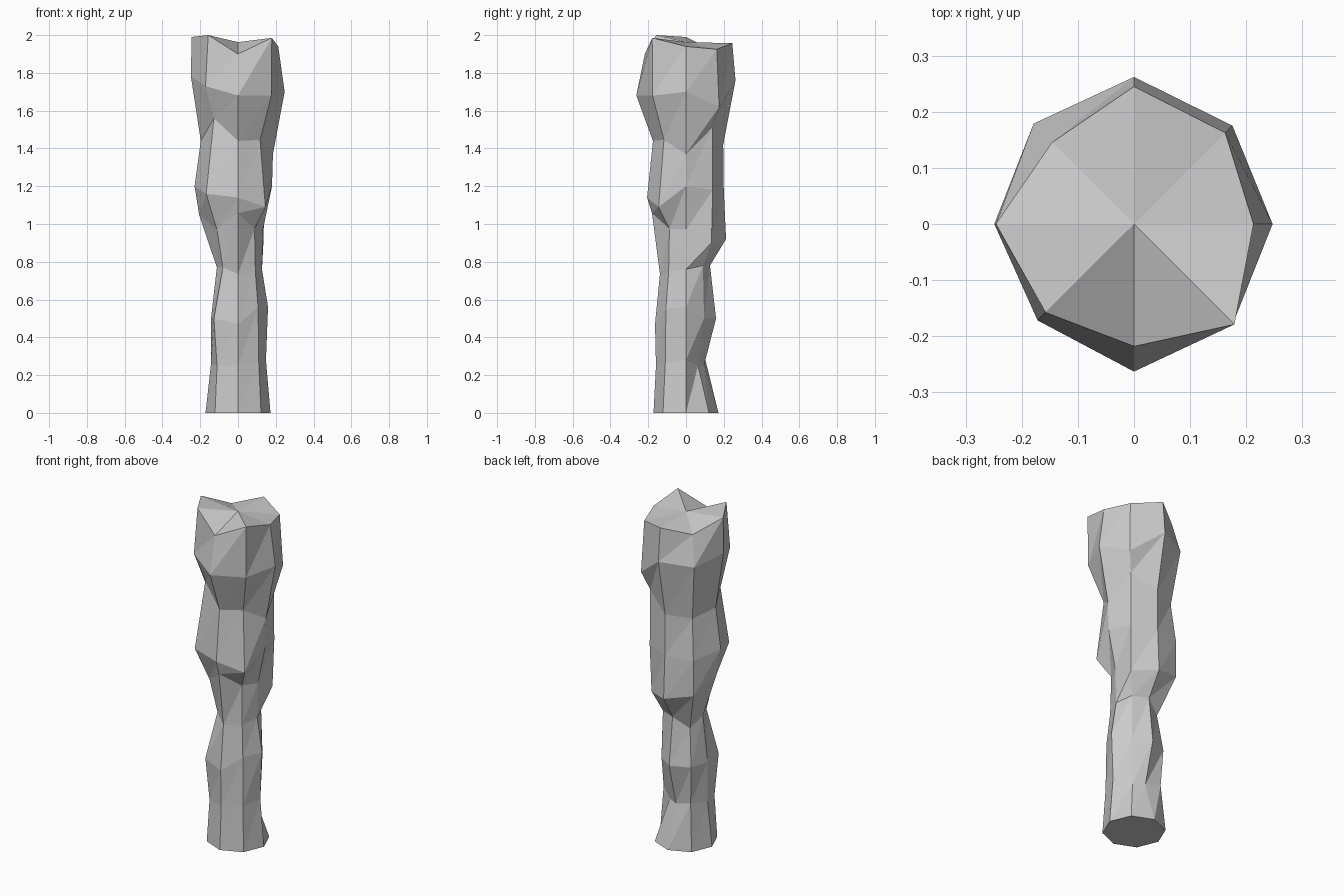
import bpy, bmesh
from math import cos, sin, radians

BASE_RADIUS = 0.172
TOP_CENTRE_Z = 1.963

# Vertical outline (radius, height) of each of the eight edges, by compass angle
outlines = {
    0:   [(.148, .28), (.159, .56), (.127, .76), (.132, .97), (.18, 1.2), (.185, 1.37), (.247, 1.7), (.213, 1.94)],
    45:  [(.09, .25), (.135, .5), (.127, .78), (.19, .9), (.2, 1.18), (.197, 1.51), (.248, 1.62), (.23, 1.925)],
    90:  [(.095, .25), (.159, .5), (.127, .78), (.212, .92), (.2, 1.18), (.197, 1.42), (.262, 1.76), (.245, 1.957)],
    135: [(.145, .28), (.16, .5), (.125, .72), (.23, .96), (.23, 1.17), (.2, 1.41), (.253, 1.74), (.206, 1.917)],
    180: [(.143, .26), (.143, .5), (.112, .77), (.206, 1.05), (.23, 1.2), (.197, 1.44), (.249, 1.78), (.246, 1.99)],
    225: [(.157, .25), (.18, .5), (.113, .77), (.157, .97), (.238, 1.16), (.18, 1.56), (.243, 1.73), (.223, 2.0)],
    270: [(.159, .25), (.164, .47), (.138, .735), (.18, 1.057), (.206, 1.14), (.175, 1.44), (.263, 1.68), (.218, 1.9)],
    315: [(.155, .27), (.15, .557), (.13, .745), (.124, .975), (.205, 1.09), (.165, 1.445), (.25, 1.68), (.253, 1.985)],
}

bm = bmesh.new()
columns = []
for angle, points in outlines.items():
    a = radians(angle)
    columns.append([bm.verts.new((r * cos(a), r * sin(a), z))
                    for r, z in [(BASE_RADIUS, 0)] + points])

# Faceted sides and fan-shaped top
centre = bm.verts.new((0, 0, TOP_CENTRE_Z))
for i, left in enumerate(columns):
    right = columns[(i + 1) % len(columns)]
    for k in range(len(left) - 1):
        bm.faces.new((left[k], right[k], right[k + 1]))
        bm.faces.new((left[k], right[k + 1], left[k + 1]))
    bm.faces.new((left[-1], right[-1], centre))

# Flat base
bm.faces.new([c[0] for c in reversed(columns)])

mesh = bpy.data.meshes.new("rough_pillar")
bm.to_mesh(mesh)
bm.free()
bpy.context.collection.objects.link(bpy.data.objects.new("rough_pillar", mesh))
